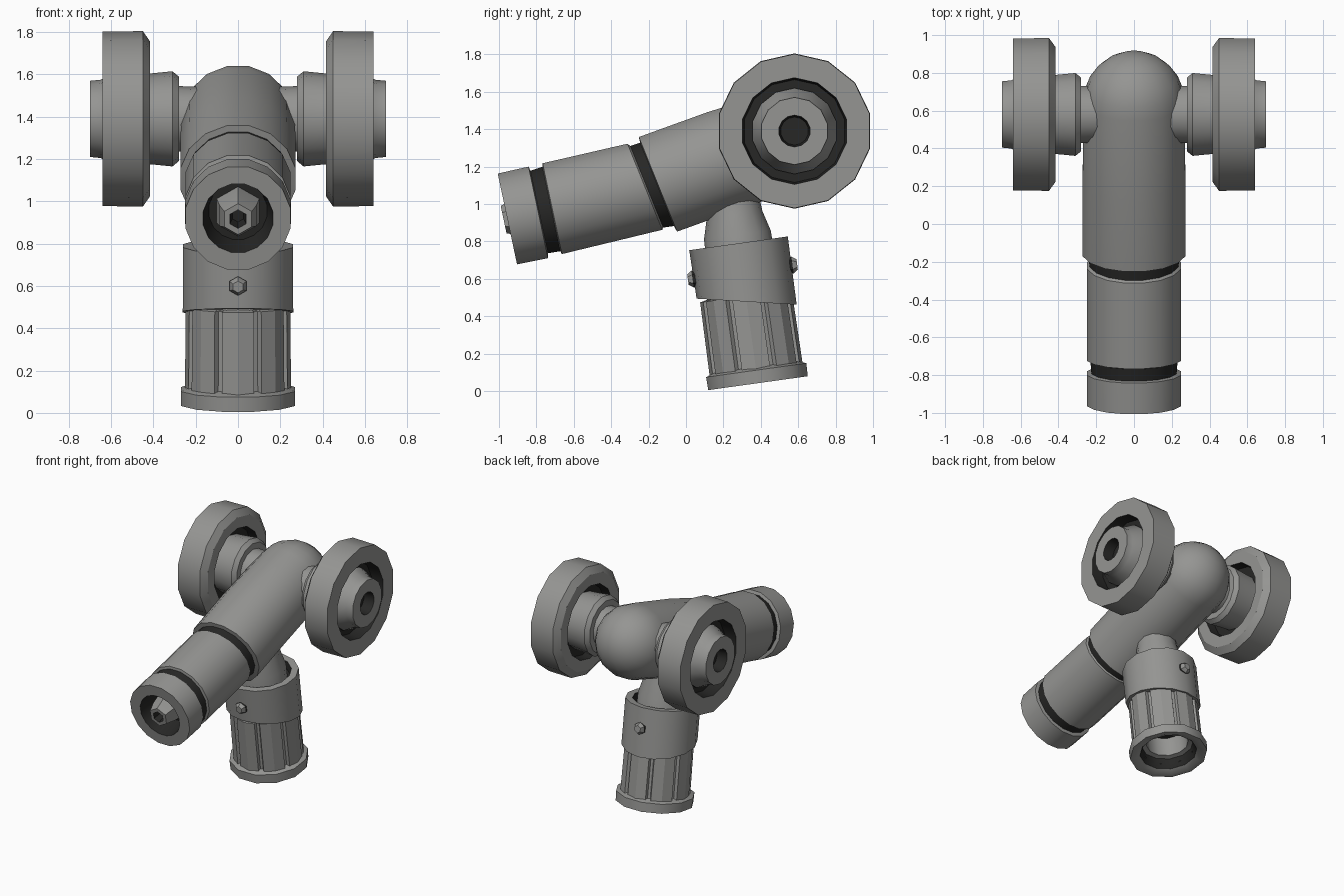
import bpy, bmesh, math
from mathutils import Vector

if "Cube" in bpy.data.objects:
    bpy.data.objects.remove(bpy.data.objects["Cube"])

def material(name, c):
    m = bpy.data.materials.new(name)
    m.diffuse_color = (*c, 1)
    m.use_nodes = True
    m.node_tree.nodes["Principled BSDF"].inputs["Base Color"].default_value = m.diffuse_color
    return m

MATS = [material("grey_metal", (0.30, 0.30, 0.29)), material("dark_gap", (0.02, 0.02, 0.019))]
G, D = 0, 1
X = Vector((1, 0, 0))

def circle(n):
    return [(2 * math.pi * (i + 0.5) / n, 1.0) for i in range(n)]

def tube(name, rings, section, angle=32):
    """Skin rings of (centre, axis, radius, material of the next band)."""
    bm = bmesh.new()
    rows = []
    for c, ax, r, m in rings:
        ax = Vector(ax).normalized()
        u = Vector((0, 1, 0)) if abs(ax.x) > 0.5 else X
        v = ax.cross(u).normalized()
        rows.append([bm.verts.new(Vector(c) + r * k * (math.cos(a) * u + math.sin(a) * v))
                     for a, k in section])
    n = len(section)
    for i in range(len(rows) - 1):
        for j in range(n):
            k = (j + 1) % n
            f = bm.faces.new((rows[i][j], rows[i][k], rows[i + 1][k], rows[i + 1][j]))
            f.material_index = rings[i][3]
    bmesh.ops.remove_doubles(bm, verts=bm.verts, dist=1e-5)
    bmesh.ops.recalc_face_normals(bm, faces=bm.faces)
    me = bpy.data.meshes.new(name)
    bm.to_mesh(me)
    bm.free()
    for m in MATS:
        me.materials.append(m)
    ob = bpy.data.objects.new(name, me)
    bpy.context.collection.objects.link(ob)
    bpy.ops.object.select_all(action='DESELECT')
    ob.select_set(True)
    bpy.context.view_layer.objects.active = ob
    bpy.ops.object.shade_smooth_by_angle(angle=math.radians(angle))
    return ob

def tilted(rows):
    """Rows of (y, z, radius, axis angle, material) in the centre plane."""
    return [((0, y, z), (0, math.cos(math.radians(t)), math.sin(math.radians(t))), r, m)
            for y, z, r, t, m in rows]

# main barrel: hollow nozzle, two dark grooves, domed rear
ball = [(0.635 + 0.285 * math.sin(p) * 0.945, 1.372 + 0.285 * math.sin(p) * 0.326,
         0.272 * math.cos(p), 19, G) for p in [math.pi / 2 * i / 6 for i in range(7)]]
tube("barrel", tilted([
    (-0.80, 0.955, 0, 12, D), (-0.80, 0.955, 0.14, 12, D),
    (-0.955, 0.92, 0.168, 12, G), (-0.955, 0.92, 0.253, 12, G),
    (-0.79, 0.955, 0.255, 12, G), (-0.785, 0.957, 0.23, 12, D),
    (-0.72, 0.973, 0.235, 12, G), (-0.715, 0.975, 0.253, 12, G),
    (-0.22, 1.092, 0.253, 22, G), (-0.21, 1.092, 0.24, 22, D),
    (-0.155, 1.105, 0.245, 22, G), (-0.15, 1.105, 0.278, 22, G),
    (0.2, 1.232, 0.278, 19, G)] + ball), circle(16))

# small jet inside the nozzle
tube("nozzle_jet", tilted([
    (-0.78, 0.96, 0, 12, G), (-0.78, 0.96, 0.12, 12, G), (-0.90, 0.932, 0.10, 12, G),
    (-0.975, 0.916, 0.075, 12, G), (-0.975, 0.916, 0.045, 12, D),
    (-0.90, 0.932, 0.03, 12, D), (-0.90, 0.932, 0, 12, D)]), circle(6))

# side wheels with hubs: (x, radius, material of the next band)
wheel = [(0.62, 0, D), (0.62, 0.075, D), (0.70, 0.085, G), (0.70, 0.18, G), (0.65, 0.185, G),
         (0.57, 0.23, D), (0.55, 0.23, D), (0.55, 0.275, D), (0.64, 0.285, G),
         (0.64, 0.412, G), (0.45, 0.415, G), (0.415, 0.365, G), (0.415, 0.28, D),
         (0.48, 0.27, D), (0.48, 0.21, G), (0.41, 0.215, G), (0.31, 0.225, G),
         (0.28, 0.20, G), (0.28, 0.155, G), (0.15, 0.15, G), (0.15, 0, G)]
for side, s in (("right", 1), ("left", -1)):
    tube(side + "_wheel", [((s * x, 0.58, 1.39), X, r, m) for x, r, m in wheel], circle(14))

# handle, along a leaning axis
AX = Vector((0, -0.138, 0.99)).normalized()
BASE = Vector((0, 0.385, 0.042))

def lean(rows):
    return [(BASE + AX * s, AX, r, m) for s, r, m in rows]

tube("handle_base", lean([
    (0.25, 0, D), (0.25, 0.17, D), (0.05, 0.19, D), (0.02, 0.205, G), (0, 0.245, G),
    (0, 0.278, G), (0.07, 0.28, G), (0.085, 0.24, G), (0.10, 0.15, G), (0.26, 0.15, G),
    (0.26, 0, G)]), circle(12))

# fluted grip: eight wide panels split by narrow grooves
flutes = []
for i in range(8):
    for d, k in ((-18, 1), (0, 1.02), (18, 1), (20, 0.9), (25, 0.9)):
        flutes.append((math.radians(45 * i + d), k))
tube("handle_grip", lean([
    (0.05, 0.20, G), (0.06, 0.246, G), (0.47, 0.242, G), (0.48, 0.20, G)]), flutes, 25)
tube("handle_liner", lean([
    (0.26, 0, D), (0.26, 0.19, D), (0.05, 0.19, G), (0.05, 0.215, G),
    (0.50, 0.215, G), (0.50, 0, G)]), circle(12))

# collar with open top, its lower edge nearly level
low = Vector((0, 0.06, 1))
c = BASE + AX * 0.44
tube("handle_collar", [(c, low, 0, G), (c, low, 0.268, G)] + lean([
    (0.755, 0.266, G), (0.755, 0.215, D), (0.70, 0.205, D), (0.70, 0, D)]), circle(14))
tube("handle_neck", lean([
    (0.6, 0, G), (0.6, 0.185, G), (0.80, 0.18, G), (0.91, 0.15, G),
    (1.05, 0.14, G), (1.05, 0, G)]), circle(14))

# locking pins at the front and back of the collar
for name, s in (("front_pin", -1), ("back_pin", 1)):
    out = Vector((0, s * 0.99, 0.138 * s))
    p = BASE + AX * 0.6
    tube(name, [(p + out * 0.2, out, 0, D), (p + out * 0.2, out, 0.05, D),
                (p + out * 0.27, out, 0.045, G), (p + out * 0.295, out, 0.028, G),
                (p + out * 0.295, out, 0, G)], circle(6))
